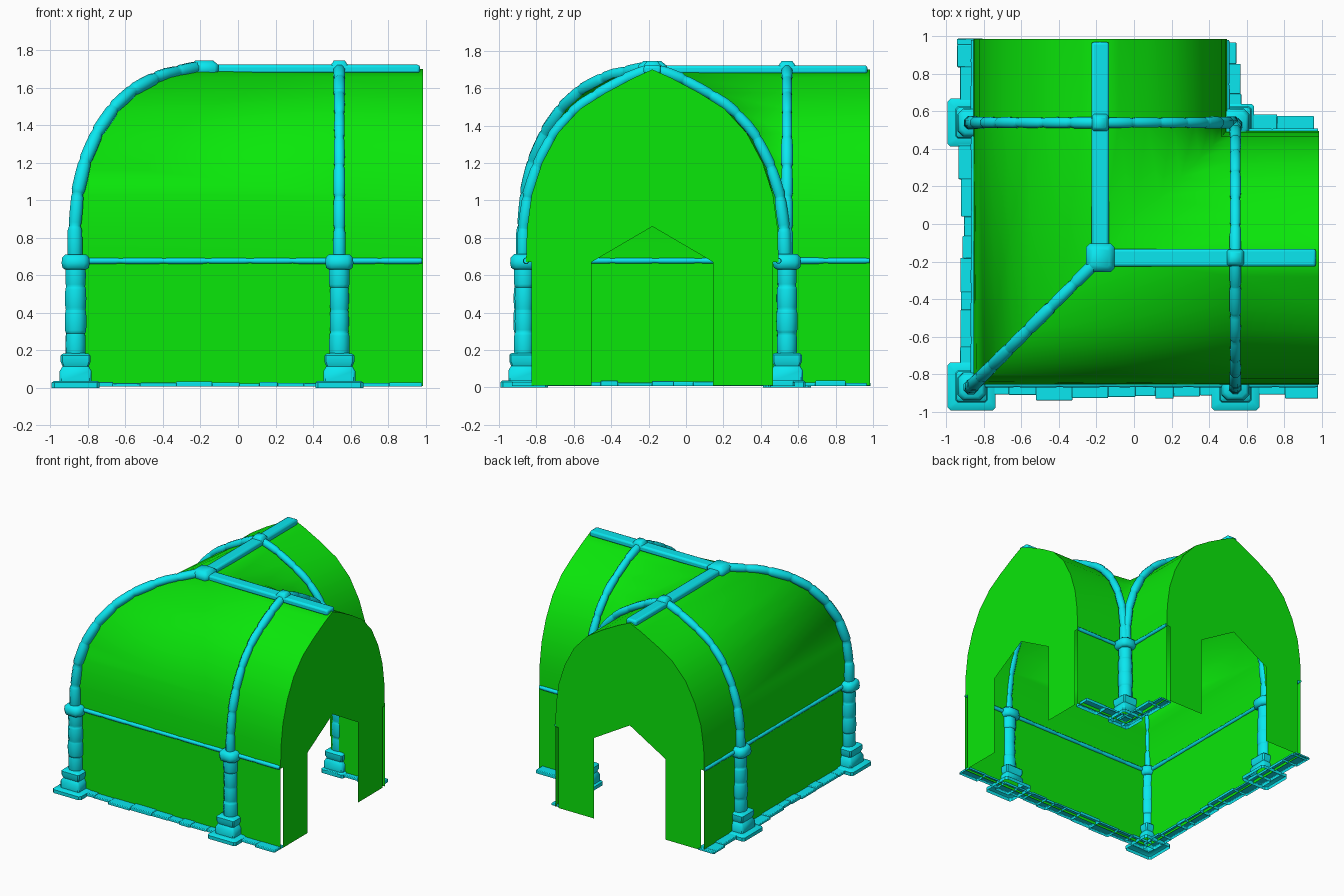
import bpy, bmesh, math, random
from mathutils import Vector

if "Cube" in bpy.data.objects:
    bpy.data.objects.remove(bpy.data.objects["Cube"])

random.seed(4)
C, END, COL = -0.18, 0.985, 0.54      # ridge axis, arm end, arch position
OUT = -0.865                          # outer column position
Z  = [0.67, 0.85, 1.03, 1.20, 1.36, 1.49, 1.575, 1.655, 1.70]
D  = [0.675, 0.67, 0.645, 0.59, 0.505, 0.385, 0.25, 0.10, 0.0]    # arch half width
DH = [0.675, 0.675, 0.66, 0.62, 0.55, 0.46, 0.365, 0.215, 0.0]    # fuller hip profile
DV = [0.675, 0.67, 0.645, 0.60, 0.53, 0.43, 0.32, 0.17, 0.0]      # softened inner valley


def material(name, col):
    m = bpy.data.materials.new(name)
    m.diffuse_color = (*col, 1)
    m.use_nodes = True
    m.node_tree.nodes["Principled BSDF"].inputs["Base Color"].default_value = m.diffuse_color
    return m


GREEN = material("wall_green", (0.003, 0.8, 0.003))
CYAN = material("trim_cyan", (0.003, 0.8, 0.87))


def finish(bm, name, mat, smooth=40, bevel=0):
    me = bpy.data.meshes.new(name)
    bmesh.ops.remove_doubles(bm, verts=bm.verts, dist=0.0005)
    bmesh.ops.recalc_face_normals(bm, faces=bm.faces)
    bm.to_mesh(me)
    bm.free()
    ob = bpy.data.objects.new(name, me)
    bpy.context.collection.objects.link(ob)
    me.materials.append(mat)
    if bevel:
        b = ob.modifiers.new("bevel", 'BEVEL')
        b.width, b.segments = bevel, 2
    if smooth:
        bpy.ops.object.select_all(action='DESELECT')
        ob.select_set(True)
        bpy.context.view_layer.objects.active = ob
        bpy.ops.object.shade_smooth_by_angle(angle=math.radians(smooth))
    return ob


def poly(bm, pts):
    bm.faces.new([bm.verts.new(p) for p in pts])


def box(bm, x0, x1, y0, y1, z0, z1, bottom=True):
    r = bmesh.ops.create_cube(bm, size=1)
    for v in r['verts']:
        v.co = ((x0 + x1) / 2 + v.co.x * (x1 - x0), (y0 + y1) / 2 + v.co.y * (y1 - y0),
                (z0 + z1) / 2 + v.co.z * (z1 - z0))
    if not bottom:
        low = min({f for v in r['verts'] for f in v.link_faces}, key=lambda f: f.calc_center_median().z)
        bm.faces.remove(low)


def rings(bm, loops, bottom=True):
    """Bridge successive loops of points and cap the ends."""
    vs = [[bm.verts.new(p) for p in l] for l in loops]
    n = len(vs[0])
    for a, b in zip(vs, vs[1:]):
        for i in range(n):
            bm.faces.new((a[i], a[(i + 1) % n], b[(i + 1) % n], b[i]))
    if bottom:
        bm.faces.new(vs[0])
    bm.faces.new(vs[-1])


def stone_tube(name, path, r, stone, side, pinch=0.84, flare=0):
    """Tube of uneven stones with pinched joints; side is a direction square to the path."""
    path = [Vector(p) for p in path]
    lens = [(b - a).length for a, b in zip(path, path[1:])]
    total = sum(lens)

    def at(s):
        for a, b, l in zip(path, path[1:], lens):
            if s <= l:
                return a.lerp(b, s / l)
            s -= l
        return path[-1]
    count = max(1, round(total / stone))
    step = total / count
    u = Vector(side).normalized()
    loops = []
    for k in range(count):
        fat = random.uniform(0.95, 1.1)
        for f, q in ((0.02, pinch), (0.12, 1), (0.5, 1.03), (0.88, 1), (0.98, pinch)):
            s = (k + f) * step
            p = at(s)
            t = (at(min(total, s + 0.06)) - at(max(0, s - 0.06))).normalized()
            w = t.cross(u).normalized()
            rr = r * q * fat * (1 + flare * max(0, 0.7 - (p.z - 0.7)) / 0.7)
            loops.append([p + rr * (u * math.cos(a) + w * math.sin(a))
                          for a in (math.tau * (i + 0.5) / 8 for i in range(8))])
    bm = bmesh.new()
    rings(bm, loops)
    return finish(bm, name, CYAN, 50)


def swap(p, flip):
    return (p[1], p[0], p[2]) if flip else tuple(p)


# Vault: two arms joined at an outer hip and an inner valley
bm = bmesh.new()
for flip in (0, 1):
    for side in (-1, 1):
        grid = []
        for z, d, dh, dv in zip(Z, D, DH, DV):
            y = C + side * d
            corner = (C - dh, C - dh, z) if side < 0 else (C + dv, C + dv, z)
            grid.append([swap(p, flip) for p in ((END, y, z), (COL, y, z), corner)])
        for a, b in zip(grid, grid[1:]):
            for i in (0, 1):
                pts = []
                for p in (a[i], a[i + 1], b[i + 1], b[i]):
                    if not any((Vector(p) - Vector(q)).length < 1e-4 for q in pts):
                        pts.append(p)
                if len(pts) > 2:
                    poly(bm, pts)
finish(bm, "vault", GREEN, 85)

# Lower walls and the end walls with pointed doorways
lo, hi = C - 0.675, C + 0.675
walls, ends = bmesh.new(), bmesh.new()
for flip in (0, 1):
    for y, x0 in ((lo, lo), (hi, hi)):
        poly(walls, [swap(p, flip) for p in
                     ((x0, y, 0.01), (END, y, 0.01), (END, y, 0.67), (x0, y, 0.67))])
    half = [(0.325, 0.01), (0.645, 0.01), (0.645, 0.67)] + list(zip(D, Z))
    left = [(-0.325, 0.67)] + [(-a, z) for a, z in half]
    right = half[:-1][::-1] + [(0.325, 0.67), (0, 0.86)]
    poly(ends, [swap((END, C + a, z), flip) for a, z in left + right])
finish(walls, "lower_walls", GREEN, 0)
finish(ends, "end_walls", GREEN, 0)

# Ribs, ridge beams, ledges and footing stones for each arm
for flip in (0, 1):
    tag = "_b" if flip else "_a"
    arch = [(COL, C - d - 0.018, z + 0.008) for d, z in zip(D[:-1], Z)] + [(COL, C, 1.705)]
    arch += [(COL, C + d + 0.034, z + 0.008) for d, z in zip(D[:-1], Z)][::-1]
    stone_tube("arch_rib" + tag, [swap(p, flip) for p in arch], 0.03, 0.17,
               swap((1, 0, 0), flip), 0.86, 0.2)

    bm = bmesh.new()
    a, b = (C, C - 0.047), (0.97, C + 0.047)
    if flip:
        a, b = a[::-1], b[::-1]
    box(bm, a[0], b[0], a[1], b[1], 1.675, 1.722)
    finish(bm, "ridge_beam" + tag, CYAN, 40, 0.014)

    for y, x0, n in ((lo, lo, "outer"), (hi, hi, "inner")):
        stone_tube(n + "_ledge" + tag, [swap(p, flip) for p in ((x0, y, 0.677), (END, y, 0.677))],
                   0.016, 0.24, (0, 0, 1))
        bm = bmesh.new()
        x = x0
        s = -1 if y < 0 else 1
        while x < END - 0.03:
            x1 = min(END, x + random.uniform(0.09, 0.2))
            ys = sorted((y + s * random.uniform(0.05, 0.09), y - s * random.uniform(0.035, 0.06)))
            xs, yy = (x, x1 + 0.002), ys
            if flip:
                xs, yy = yy, xs
            box(bm, *xs, *yy, 0.008, random.uniform(0.024, 0.037), bottom=False)
            x = x1
        finish(bm, n + "_footing_stones" + tag, CYAN, 40, 0.005)

# Diagonal hip rib
stone_tube("hip_rib", [(C - d - 0.014, C - d - 0.014, z + 0.012) for d, z in zip(DH, Z)],
           0.033, 0.17, (1, -1, 0), 0.86, 0.2)


def square_loop(x, y, h, z, cut=0.3):
    c = h * (1 - cut)
    return [(x + a, y + b, z) for a, b in
            ((h, -c), (h, c), (c, h), (-c, h), (-h, c), (-h, -c), (-c, -h), (c, -h))]


# Columns: plinth slab, stepped pedestal, shaft and capital ring
for i, (x, y) in enumerate(((OUT, OUT), (COL, OUT), (OUT, COL), (COL, COL))):
    h = 0.128 if i < 3 else 0.1
    bm = bmesh.new()
    rings(bm, [square_loop(x, y, r, z, 0.12) for r, z in
               ((h, 0), (h, 0.028), (h - 0.01, 0.036), (0.085, 0.038), (0.085, 0.09), (0.07, 0.115),
                (0.08, 0.14), (0.08, 0.172), (0.07, 0.182), (0.05, 0.185))], bottom=False)
    finish(bm, f"column_base_{i}", CYAN)
    stone_tube(f"column_shaft_{i}", [(x, y, 0.17), (x, y, 0.66)], 0.056, 0.12, (1, 0, 0), 0.95)
    bm = bmesh.new()
    rings(bm, [square_loop(x, y, r, z, 0.4) for r, z in
               ((0.055, 0.63), (0.07, 0.64), (0.075, 0.665), (0.072, 0.695), (0.055, 0.712))])
    finish(bm, f"column_capital_{i}", CYAN, 60)

# Keystones where the ribs and ridge beams meet
for i, (x, y, r, z) in enumerate(((C, C, 0.075, 1.745), (COL, C, 0.045, 1.745), (C, COL, 0.045, 1.745))):
    bm = bmesh.new()
    rings(bm, [square_loop(x, y, r * k, zz, 0.25) for k, zz in
               ((0.9, 1.67), (1, 1.69), (1, 1.722), (0.75, z - 0.008), (0.65, z))])
    finish(bm, f"keystone_{i}", CYAN, 60)
